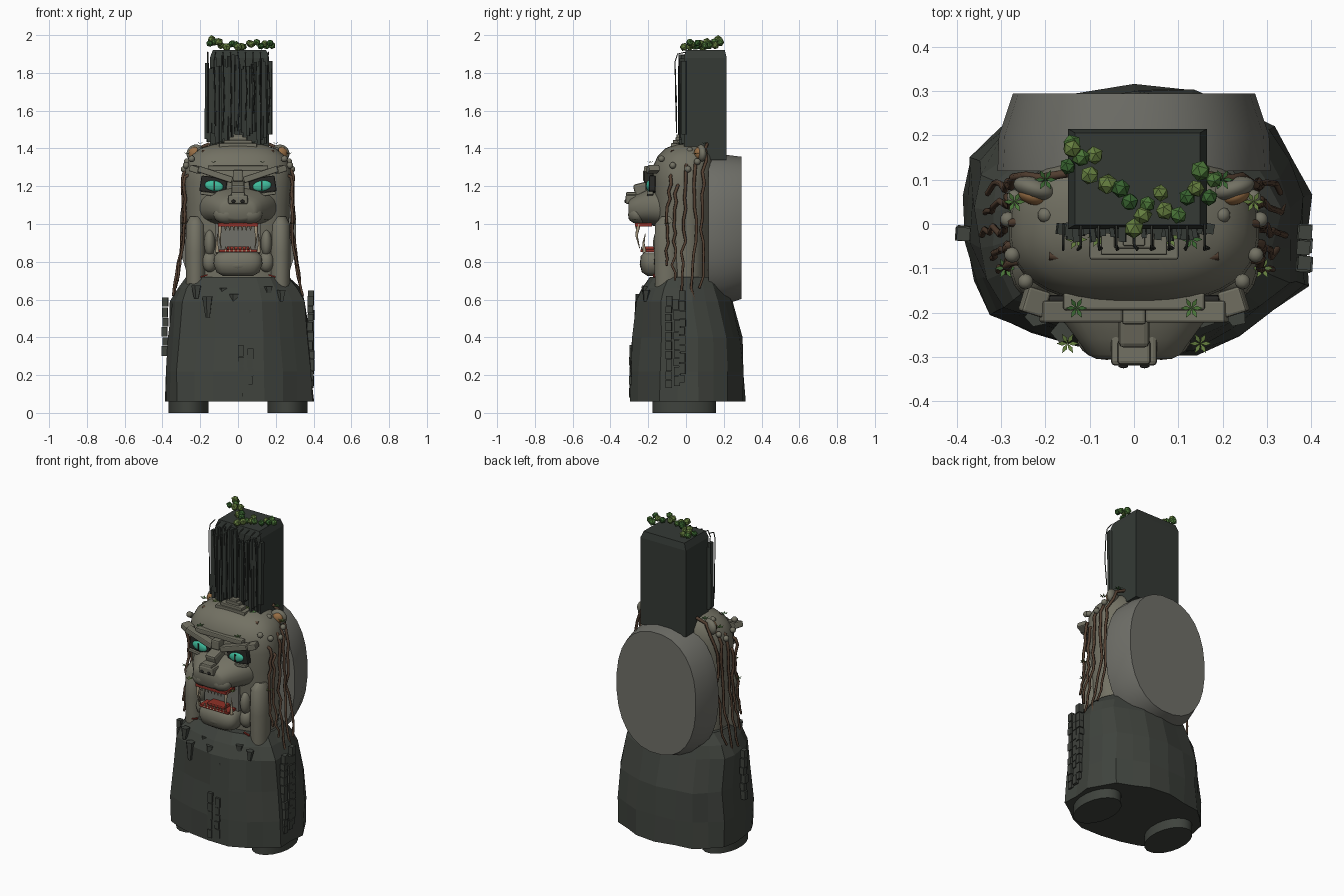
import bpy, bmesh, math, random
from mathutils import Vector, Euler

if "Cube" in bpy.data.objects:
    bpy.data.objects.remove(bpy.data.objects["Cube"])
random.seed(7)
R = random.uniform

def mat(name, c):
    m = bpy.data.materials.new(name)
    m.diffuse_color = (*c, 1)
    m.use_nodes = True
    m.node_tree.nodes["Principled BSDF"].inputs["Base Color"].default_value = m.diffuse_color
    return m

ROCK = mat("dark_rock", (.05, .056, .047))
PILLAR = mat("pillar_rock", (.035, .042, .036))
STONE = mat("carved_stone", (.17, .165, .125))
PALE = mat("pale_stone", (.16, .16, .14))
SHADE = mat("shadow_stone", (.02, .02, .018))
VINE = mat("vine", (.09, .052, .032))
EAR = mat("ear", (.32, .16, .06))
LEAF = [mat("leaf_%d" % i, c) for i, c in enumerate([(.04, .13, .03), (.07, .18, .04), (.13, .21, .05)])]
TEAL = mat("teal", (.05, .5, .33))
RED = mat("red", (.28, .03, .02))
BONE = mat("bone", (.4, .33, .22))

def finish(bm, name, m, smooth=None, bevel=0):
    bmesh.ops.recalc_face_normals(bm, faces=bm.faces)
    me = bpy.data.meshes.new(name)
    bm.to_mesh(me)
    bm.free()
    o = bpy.data.objects.new(name, me)
    bpy.context.collection.objects.link(o)
    me.materials.append(m)
    if bevel:
        b = o.modifiers.new("bevel", 'BEVEL')
        b.width, b.segments = bevel, 2
    if smooth:
        bpy.ops.object.select_all(action='DESELECT')
        o.select_set(True)
        bpy.context.view_layer.objects.active = o
        bpy.ops.object.shade_smooth_by_angle(angle=math.radians(smooth))
    return o

def box(name, loc, size, m, rot=(0, 0, 0), bevel=0):
    bm = bmesh.new()
    bmesh.ops.create_cube(bm, size=1)
    for v in bm.verts:
        v.co *= Vector(size)
    o = finish(bm, name, m, None, bevel)
    o.location, o.rotation_euler = loc, rot
    return o

def ball(name, loc, size, m, sub=2, smooth=60, rot=(0, 0, 0)):
    bm = bmesh.new()
    bmesh.ops.create_icosphere(bm, subdivisions=sub, radius=1)
    for v in bm.verts:
        v.co *= Vector(size)
    o = finish(bm, name, m, smooth)
    o.location, o.rotation_euler = loc, rot
    return o

def loft(name, rings, m, n=24, axis='z', p=2, jit=0, smooth=None, x0=0):
    """rings: (position, half x, half other, centre other); p = superellipse power"""
    bm, rows = bmesh.new(), []
    side = [1 + R(-jit, jit) for _ in range(n)]
    for t, rx, ro, c in rings:
        row = []
        for i in range(n):
            a = 2 * math.pi * (i + .5) / n
            f = lambda q: math.copysign(abs(q) ** (2 / p), q)
            k = side[i] * (1 + R(-jit, jit) * .6)
            x, q = x0 + rx * f(math.cos(a)) * k, c + ro * f(math.sin(a)) * k
            row.append(bm.verts.new((x, q, t) if axis == 'z' else (x, t, q)))
        rows.append(row)
    for a, b in zip(rows, rows[1:]):
        for i in range(n):
            bm.faces.new((a[i], a[(i + 1) % n], b[(i + 1) % n], b[i]))
    bm.faces.new(rows[0])
    bm.faces.new(rows[-1])
    return finish(bm, name, m, smooth)

def tube(name, pts, r, m, taper=1.0):
    cu = bpy.data.curves.new(name, 'CURVE')
    cu.dimensions, cu.bevel_depth, cu.bevel_resolution, cu.use_fill_caps = '3D', r, 1, True
    s = cu.splines.new('POLY')
    s.points.add(len(pts) - 1)
    for i, q in enumerate(pts):
        s.points[i].co = (*q, 1)
        s.points[i].radius = 1 + (taper - 1) * i / (len(pts) - 1)
    cu.materials.append(m)
    o = bpy.data.objects.new(name, cu)
    bpy.context.collection.objects.link(o)
    bpy.ops.object.select_all(action='DESELECT')
    o.select_set(True)
    bpy.context.view_layer.objects.active = o
    bpy.ops.object.convert(target='MESH')

def fern(loc, r=.025):
    bm = bmesh.new()
    for i in range(6):
        a = i * math.pi / 3
        d, e = Vector((math.cos(a), math.sin(a), .3)), Vector((-math.sin(a), math.cos(a), 0))
        vs = [bm.verts.new(q) for q in (Vector(), d * r * .5 + e * r * .2, d * r, d * r * .5 - e * r * .2)]
        bm.faces.new(vs)
    finish(bm, "fern", random.choice(LEAF)).location = loc

# Rock mound, feet and loose chips
loft("rock_base", [(.06, .405, .305, .01), (.22, .4, .3, .01), (.4, .385, .29, .01), (.59, .37, .255, -.01),
     (.66, .335, .225, -.01), (.72, .28, .19, 0)], ROCK, n=22, p=2.3, jit=.045)
for s in (-1, 1):
    loft("foot", [(0, .107, .17, -.01), (.1, .107, .17, -.01)], ROCK, n=20, x0=s * .262, smooth=40)
for x, z, h in [(-.16, .56, .11), (-.02, .57, .12), (.07, .51, .07), (-.08, .63, .06), (.16, .64, .06), (-.22, .64, .07), (.23, .62, .06)]:
    y = -.245 if z < .6 else -.21
    loft("rock_chip", [(z - h / 2, .012, .012, y - .005), (z + h / 2, .027, .025, y)], ROCK, n=5, x0=x, jit=.1)

# Stacked slab seams running up the rock
def stack(x, y, z0, z1, w, turn=0):
    z = z0
    while z < z1:
        h = R(.04, .065)
        box("slab_stack", (x + R(-.004, .004), y + R(-.004, .004), z + h / 2), (w, .03, h - .004), ROCK, (0, 0, turn))
        z += h
stack(.015, -.287, .08, .35, .03)
stack(.065, -.283, .09, .29, .03)
for y, z0, z1 in [(-.09, .13, .6), (-.05, .14, .55), (-.02, .16, .6)]:
    stack(.385, y, z0, z1, .032, 1.5)
stack(-.385, -.02, .3, .58, .03, 1.5)

# Head mass and the round back drum
loft("head", [(.66, .25, .13, -.01), (.8, .265, .135, -.01), (.98, .27, .145, -.015), (1.1, .275, .16, -.015), (1.22, .283, .17, -.012),
     (1.3, .278, .168, -.01), (1.36, .25, .15, 0), (1.4, .2, .12, .01), (1.425, .12, .08, .03)], STONE, n=40, p=2.5, smooth=40)
loft("back_drum", [(.12, .31, .405, .97), (.2, .307, .4, .97), (.295, .275, .378, .98)], PALE, n=28, axis='y', p=2.3, smooth=35)
for s in (-1, 1):
    loft("cheek_column", [(.66, .05, .065, -.1), (.85, .055, .07, -.1), (1.0, .05, .065, -.1), (1.04, .03, .04, -.09)],
         STONE, n=16, x0=s * .225, smooth=50)

# Muzzle, nose and crown steps
loft("muzzle", [(-.12, .21, .11, 1.09), (-.2, .175, .095, 1.09), (-.26, .13, .075, 1.08), (-.295, .105, .06, 1.075), (-.305, .085, .045, 1.075)],
     STONE, n=28, axis='y', p=2.4, smooth=45)
for s in (-1, 1):
    ball("muzzle_lobe", (s * .062, -.255, 1.05), (.068, .052, .05), STONE, 3)
    ball("nostril", (s * .024, -.321, 1.12), (.011, .005, .009), SHADE)
box("nose", (0, -.275, 1.13), (.105, .09, .05), STONE, bevel=.01)
box("nose_tip", (0, -.29, 1.155), (.075, .055, .03), STONE, bevel=.008)
box("nose_bridge", (0, -.225, 1.185), (.07, .1, .07), STONE, (.25, 0, 0), .012)
for w, z, y in [(.2, 1.415, -.055), (.15, 1.432, -.045), (.09, 1.448, -.03), (.05, 1.462, -.025)]:
    box("crown_step", (0, y, z), (w, .05, .025), STONE, bevel=.004)

# Eyes and brows
box("brow_keystone", (0, -.2, 1.255), (.055, .055, .06), STONE, bevel=.008)
box("forehead_band", (0, -.175, 1.295), (.32, .04, .03), STONE, bevel=.006)
for s in (-1, 1):
    box("eye_socket", (s * .13, -.178, 1.205), (.14, .035, .085), SHADE, (0, -s * .15, 0), .008)
    ball("eye", (s * .127, -.197, 1.202), (.05, .014, .028), TEAL, 3, rot=(0, -s * .15, 0))
    box("pupil", (s * .127, -.211, 1.202), (.008, .006, .044), SHADE)
    box("brow", (s * .12, -.198, 1.262), (.19, .05, .034), STONE, (0, -s * .32, 0), .006)
    box("brow_end", (s * .225, -.175, 1.29), (.055, .06, .035), STONE, (0, -s * .3, s * .3), .006)
    box("lower_lid", (s * .135, -.19, 1.157), (.13, .035, .018), STONE, (0, -s * .12, 0), .005)
    tube("forehead_roll", [(s * .065, -.085, 1.395), (s * .19, -.07, 1.38)], .012, VINE)

# Open mouth: lips, gums, teeth and jaw
box("mouth_back", (0, -.15, .925), (.24, .03, .16), PALE, bevel=.005)
box("upper_gum", (0, -.225, .995), (.21, .09, .018), RED)
box("lower_gum", (0, -.195, .858), (.2, .09, .014), RED)
box("tongue", (0, -.18, .872), (.12, .09, .02), RED, bevel=.008)
loft("jaw", [(.725, .08, .04, -.165), (.745, .115, .065, -.17), (.79, .13, .075, -.17), (.83, .125, .07, -.17), (.848, .105, .06, -.165)],
     STONE, n=24, p=3, smooth=45)
ball("chin", (0, -.2, .785), (.105, .045, .04), STONE, 3)
for s in (-1, 1):
    ball("jaw_hinge", (s * .15, -.135, .9), (.03, .04, .07), STONE, 3)
    ball("jaw_corner", (s * .15, -.13, .8), (.04, .04, .055), STONE, 3)
    tube("upper_fang", [(s * .095, -.25, 1.0), (s * .097, -.262, .94), (s * .09, -.245, .87)], .012, BONE, .15)
    tube("lower_fang", [(s * .11, -.22, .85), (s * .112, -.225, .9), (s * .108, -.215, .95)], .01, BONE, .15)
    box("red_mark", (s * .18, -.17, .725), (.04, .01, .007), RED, (0, s * .3, 0))
for i in range(7):
    x = -.066 + i * .022
    tube("upper_tooth", [(x, -.262, .995), (x, -.262, .965)], .008, BONE, .3)
    tube("lower_tooth", [(x, -.235, .855), (x, -.235, .88)], .007, BONE, .3)

# Ears, knobs, side vines and ferns, mirrored
for s in (-1, 1):
    ball("ear", (s * .225, .08, 1.375), (.05, .025, .045), STONE, 3, rot=(0, s * .4, s * .3))
    ball("ear_inner", (s * .23, .064, 1.375), (.032, .02, .032), EAR, 3, rot=(0, s * .4, s * .3))
    for x, y, z in [(.245, -.13, 1.345), (.275, -.07, 1.31), (.2, .02, 1.39), (.285, .01, 1.29), (.27, .06, 1.33)]:
        ball("knob", (s * x, y, z), (.018, .018, .018), STONE)
    for y0, top, bot in [(-.085, 1.25, .78), (-.05, 1.2, .7), (.0, 1.31, .62), (.055, 1.33, .6), (.1, 1.4, .66)]:
        pts = []
        for i in range(13):
            t = i / 12
            z = top + (bot - top) * t
            x = .29 - max(0, z - 1.27) * .5 + max(0, .95 - z) * .16 - abs(y0) * .08
            pts.append((s * (x + R(-.006, .006)), y0 + R(-.012, .012) - .02 * t, z))
        pts.insert(0, (s * (abs(pts[0][0]) - .06), pts[0][1] + .01, top + .025))
        tube("side_vine", pts, .0095, VINE, .7)
    for q in [(.13, -.19, 1.325), (.15, -.27, 1.02), (.13, -.035, 1.42), (.08, -.03, 1.43), (.2, .1, 1.425), (.27, .05, 1.37), (.29, -.1, 1.0)]:
        fern((s * q[0], q[1], q[2]))

# Pillar with tapered cap, fluted front and hanging strands
box("pillar", (.008, .102, 1.61), (.314, .226, .54), PILLAR)
bm = bmesh.new()
bmesh.ops.create_cube(bm, size=1)
for v in bm.verts:
    k = .9 if v.co.z > 0 else 1
    v.co = Vector((v.co.x * .314 * k + .008, v.co.y * .226 * (.92 if k < 1 else 1) + .102, 1.9 + v.co.z * .04))
finish(bm, "pillar_cap", PILLAR)
for i in range(30):
    x, top, bot = -.165 + i * .0116, R(1.82, 1.9), R(1.41, 1.5)
    d = R(.02, .05)
    box("front_flute", (x, -.005 - d / 4, (top + bot) / 2), (R(.009, .019), d, top - bot), PILLAR, (0, R(-.01, .01), R(-.2, .2)))
for i in range(9):
    x, z1 = -.16 + i * .04, R(1.45, 1.7)
    tube("hanging_strand", [(x, .0, 1.91), (x, -.045, 1.9), (x + R(-.01, .01), -.058, 1.86), (x + R(-.01, .01), -.055, (1.86 + z1) / 2), (x, -.05, z1)], .003, ROCK)

# Faceted foliage garland on the pillar top
path = [(-.14, .18), (-.12, .15), (-.09, .155), (-.15, .13), (-.1, .11), (-.06, .09), (-.03, .08), (-.01, .05), (.02, .02), (0, -.01),
        (.03, .045), (.06, .07), (.07, .03), (.1, .02), (.12, .06), (.15, .12), (.18, .1), (.17, .06), (.14, .08)]
for x, y in path:
    r = R(.018, .024)
    ball("foliage", (x, y, R(1.935, 1.965)), (r, r, r), random.choice(LEAF), 1, None, (R(0, 3), R(0, 3), 0))
ball("foliage", (-.14, .17, 1.978), (.022, .022, .022), LEAF[2], 1, None)
